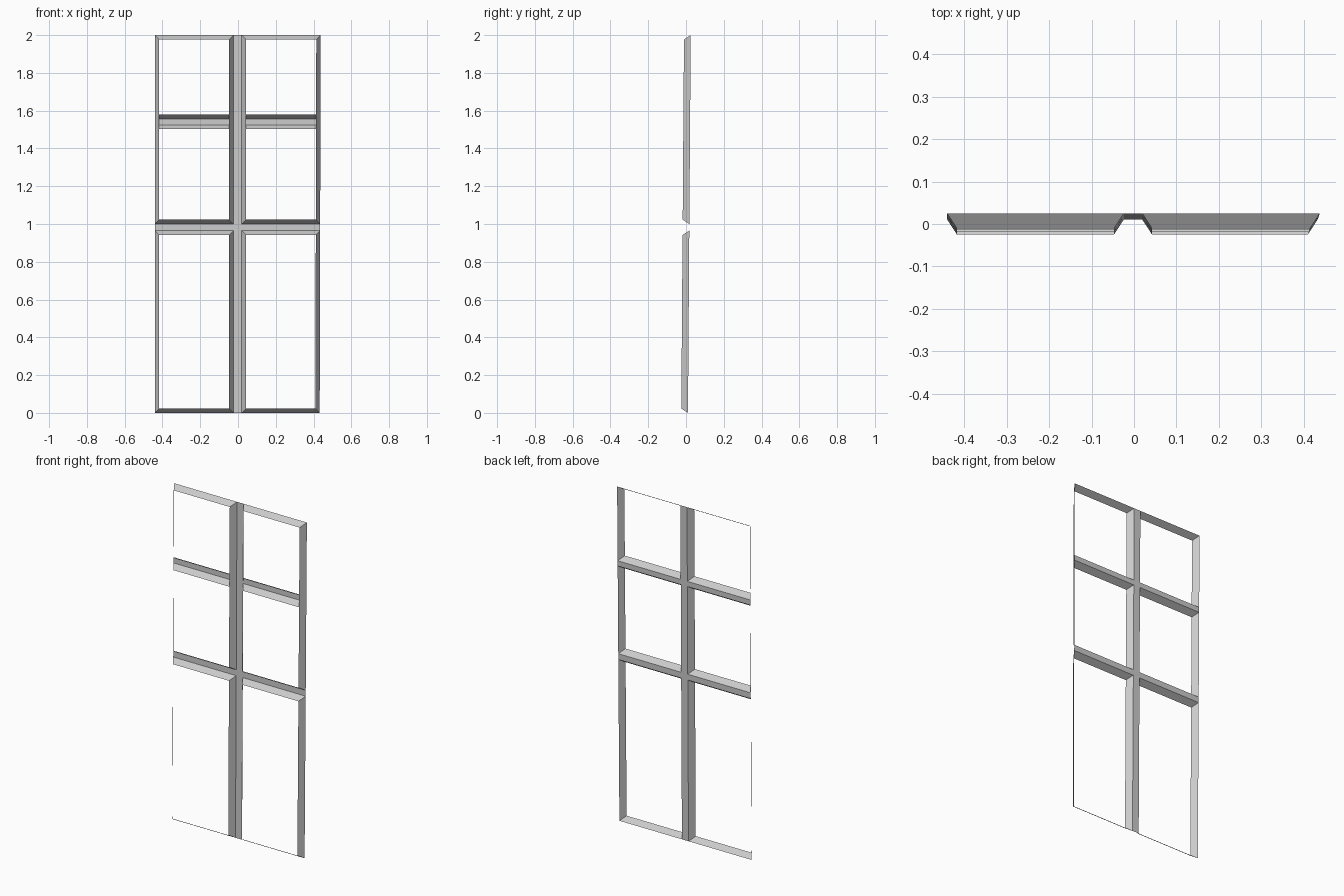
import bpy

if "Cube" in bpy.data.objects:
    bpy.data.objects.remove(bpy.data.objects["Cube"])

SLOPE = 0.023      # width of each sloped side in the front view
DEPTH = 0.0355     # how far the front rim stands in front of the back rim


def point(x, z, front=False):
    """Point on the slightly leaning back plane or on the parallel front plane."""
    if x > 0.3:                      # the right edge narrows a little downwards
        x -= 0.0025 * (2 - z)
    y = 0.0105 + 0.00725 * z - (DEPTH if front else 0)
    return (x, y, z)


def make(name, verts, faces):
    mesh = bpy.data.meshes.new(name)
    mesh.from_pydata(verts, [], faces)
    mesh.update()
    obj = bpy.data.objects.new(name, mesh)
    bpy.context.collection.objects.link(obj)
    return obj


def strip(name, x0, x1, z0, z1):
    """Flat strip on the back plane, facing the front."""
    return make(name, [point(x0, z0), point(x1, z0), point(x1, z1), point(x0, z1)],
                [(0, 1, 2, 3)])


def bevel_ring(name, x0, x1, z0, z1):
    """Open ring of four mitred slopes, wide at the back and narrow in front."""
    s = SLOPE
    back = [(x0, z0), (x1, z0), (x1, z1), (x0, z1)]
    front = [(x0 + s, z0 + s), (x1 - s, z0 + s), (x1 - s, z1 - s), (x0 + s, z1 - s)]
    verts = [point(x, z) for x, z in back] + [point(x, z, True) for x, z in front]
    faces = [(i, (i + 1) % 4, (i + 1) % 4 + 4, i + 4) for i in range(4)]
    return make(name, verts, faces)


def cross_bar(name, x0, x1, z0, z1):
    """Groove across an upper panel: back strip with a slope above and below."""
    s = SLOPE
    verts = []
    for z, front in ((z0 - s, True), (z0, False), (z1, False), (z1 + s, True)):
        inset = s if front else 0
        verts += [point(x0 + inset, z, front), point(x1 - inset, z, front)]
    return make(name, verts, [(i, i + 1, i + 3, i + 2) for i in (0, 2, 4)])


# Panel rims and upper cross bars, left and right
for side, x0, x1 in (("left", -0.44, -0.024), ("right", 0.0195, 0.4375)):
    bevel_ring(f"{side}_lower_rim", x0, x1, 0.0, 0.965)
    bevel_ring(f"{side}_upper_rim", x0, x1, 1.0, 2.0)
    cross_bar(f"{side}_cross_bar", x0, x1, 1.525, 1.556)
    strip(f"{side}_middle_rail", x0, x1, 0.965, 1.0)

# Centre upright between the panels
strip("centre_upright", -0.024, 0.0195, 0.0, 2.0)
